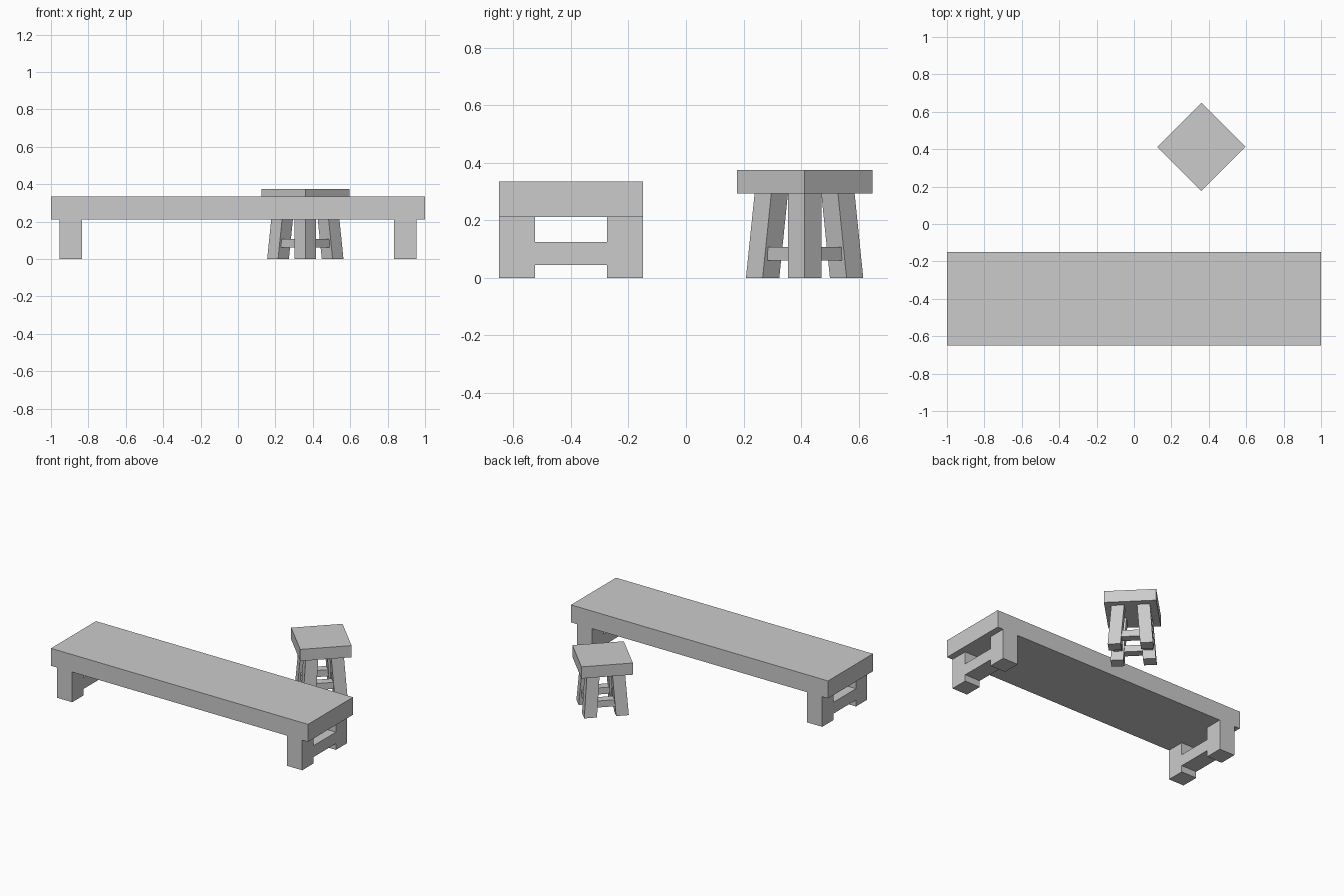
import bpy
import bmesh
from math import radians, sqrt
from mathutils import Matrix, Vector

if "Cube" in bpy.data.objects:
    bpy.data.objects.remove(bpy.data.objects["Cube"])

grey = bpy.data.materials.new("plain grey")
grey.use_nodes = True
grey.diffuse_color = (0.6, 0.6, 0.6, 1)
grey.node_tree.nodes["Principled BSDF"].inputs["Base Color"].default_value = (0.6, 0.6, 0.6, 1)


def finish(name, bm, matrix=Matrix()):
    """Turn a bmesh into a grey object placed by matrix."""
    bmesh.ops.recalc_face_normals(bm, faces=bm.faces)
    mesh = bpy.data.meshes.new(name)
    bm.to_mesh(mesh)
    bm.free()
    mesh.materials.append(grey)
    obj = bpy.data.objects.new(name, mesh)
    obj.matrix_world = matrix
    bpy.context.collection.objects.link(obj)
    return obj


def prism(name, profile, shift, matrix=Matrix()):
    """Sweep a closed profile along a straight, possibly slanted, vector."""
    bm = bmesh.new()
    face = bm.faces.new([bm.verts.new(p) for p in profile])
    swept = bmesh.ops.extrude_face_region(bm, geom=[face], use_keep_orig=True)
    verts = [v for v in swept["geom"] if isinstance(v, bmesh.types.BMVert)]
    bmesh.ops.translate(bm, verts=verts, vec=shift)
    return finish(name, bm, matrix)


def slab(name, cx, cy, sx, sy, z0, z1, matrix=Matrix()):
    """Upright box between two heights."""
    corners = [(cx + i * sx / 2, cy + j * sy / 2, z0)
               for i, j in ((-1, -1), (1, -1), (1, 1), (-1, 1))]
    return prism(name, corners, Vector((0, 0, z1 - z0)), matrix)


# Long bench: thick top on two H-shaped ends
bench_y = -0.4
slab("bench_top", 0, bench_y, 2, 0.5, 0.212, 0.335)
half_h = [(0.25, 0.212), (0.25, 0), (0.125, 0), (0.125, 0.045)]
upper_h = [(0.125, 0.125), (0.125, 0.212)]
h_profile = (upper_h + half_h
             + [(-y, z) for y, z in reversed(half_h)]
             + [(-y, z) for y, z in reversed(upper_h)])
for side, x in (("right", -0.955), ("left", 0.835)):
    prism("bench_end_" + side, [(x, bench_y + y, z) for y, z in h_profile],
          Vector((0.12, 0, 0)))

# Stool: square seat turned by an eighth of a circle
place = Matrix.Translation((0.36, 0.4125, 0)) @ Matrix.Rotation(radians(45), 4, "Z")
seat_z = 0.293
slab("stool_seat", 0, 0, 0.333, 0.333, seat_z, 0.375, place)

# Splayed legs with level ends, joined by low stretchers
foot, head, leg_half = 0.146 / sqrt(2), 0.116 / sqrt(2), 0.041
rail = 0.137 / sqrt(2)
for k, corner in enumerate(("back", "right", "front", "left")):
    turn = place @ Matrix.Rotation(radians(90 * k), 4, "Z")
    section = [(foot + i * leg_half, foot + j * leg_half, 0)
               for i, j in ((-1, -1), (1, -1), (1, 1), (-1, 1))]
    prism("stool_leg_" + corner, section,
          Vector((head - foot, head - foot, seat_z)), turn)
    slab(f"stool_stretcher_{k + 1}", 0, rail, 2 * (rail - 0.02), 0.058,
         0.061, 0.107, turn)
